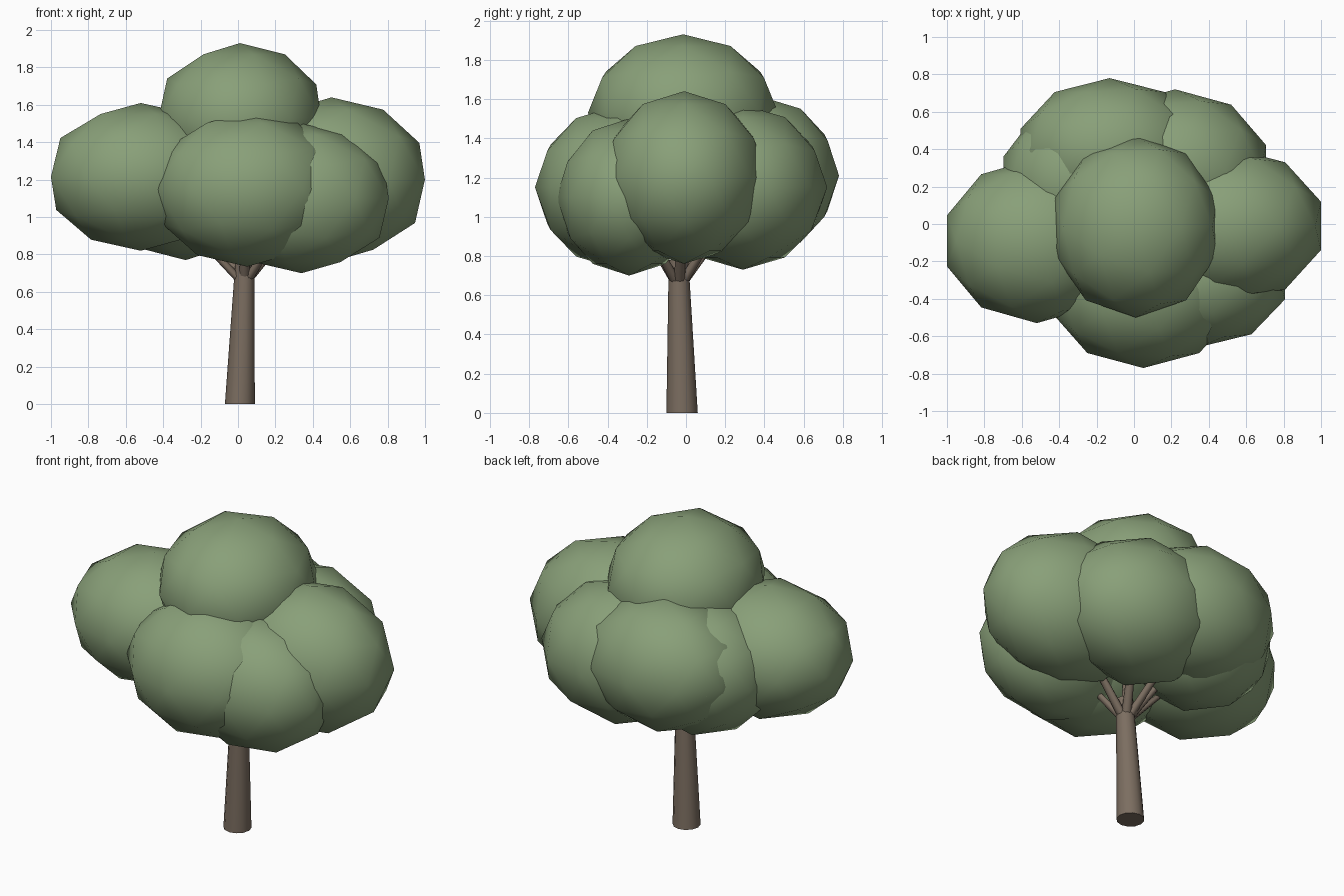
import bpy
from mathutils import Vector

cube = bpy.data.objects.get("Cube")
if cube:
    bpy.data.objects.remove(cube, do_unlink=True)


def material(name, color):
    mat = bpy.data.materials.new(name)
    mat.use_nodes = True
    mat.diffuse_color = color
    mat.node_tree.nodes["Principled BSDF"].inputs["Base Color"].default_value = color
    return mat


leaf_green = material("leaf green", (0.25, 0.35, 0.19, 1))
bark_brown = material("bark brown", (0.20, 0.155, 0.118, 1))


def finish(name, mat):
    obj = bpy.context.object
    obj.name = name
    obj.data.materials.append(mat)
    bpy.ops.object.shade_smooth_by_angle(angle=0.9)
    return obj


def limb(name, start, end, r_start, r_end, sides):
    """Tapered cylinder between two points, with its end rings kept level."""
    start, end = Vector(start), Vector(end)
    bpy.ops.mesh.primitive_cone_add(vertices=sides, radius1=r_start, radius2=r_end,
                                    depth=end.z - start.z, location=(start + end) / 2)
    obj = finish(name, bark_brown)
    lean = (end - start) / 2
    for v in obj.data.vertices:
        side = 1 if v.co.z > 0 else -1
        v.co.x += side * lean.x
        v.co.y += side * lean.y


# Leaf clumps: name, centre, radii
clumps = [
    ("top_foliage", (0.01, -0.015, 1.53), (0.457, 0.485, 0.40)),
    ("left_foliage", (0.50, -0.01, 1.20), (0.525, 0.42, 0.44)),
    ("right_foliage", (-0.52, -0.09, 1.215), (0.505, 0.44, 0.395)),
    ("front_foliage", (0.05, -0.35, 1.15), (0.51, 0.42, 0.415)),
    ("front_left_foliage", (0.34, -0.29, 1.10), (0.49, 0.37, 0.40)),
    ("back_left_foliage", (0.22, 0.29, 1.15), (0.51, 0.43, 0.42)),
    ("back_foliage", (-0.13, 0.39, 1.21), (0.50, 0.39, 0.40)),
    ("back_right_foliage", (-0.28, 0.23, 1.17), (0.44, 0.42, 0.40)),
]

# Trunk, leaning slightly
hub = Vector((0.033, -0.035, 0.64))
limb("trunk", (0.01, -0.02, 0), (0.037, -0.038, 0.78), 0.08, 0.05, 12)

# One low-poly clump and one branch reaching into it
for name, centre, radii in clumps:
    bpy.ops.mesh.primitive_ico_sphere_add(subdivisions=2, radius=1, location=centre)
    clump = finish(name, leaf_green)
    for v in clump.data.vertices:
        v.co *= 1
        v.co = Vector(a * b for a, b in zip(v.co, radii))
    limb(name.replace("foliage", "branch"), hub, hub.lerp(Vector(centre), 0.75),
         0.03, 0.018, 8)
